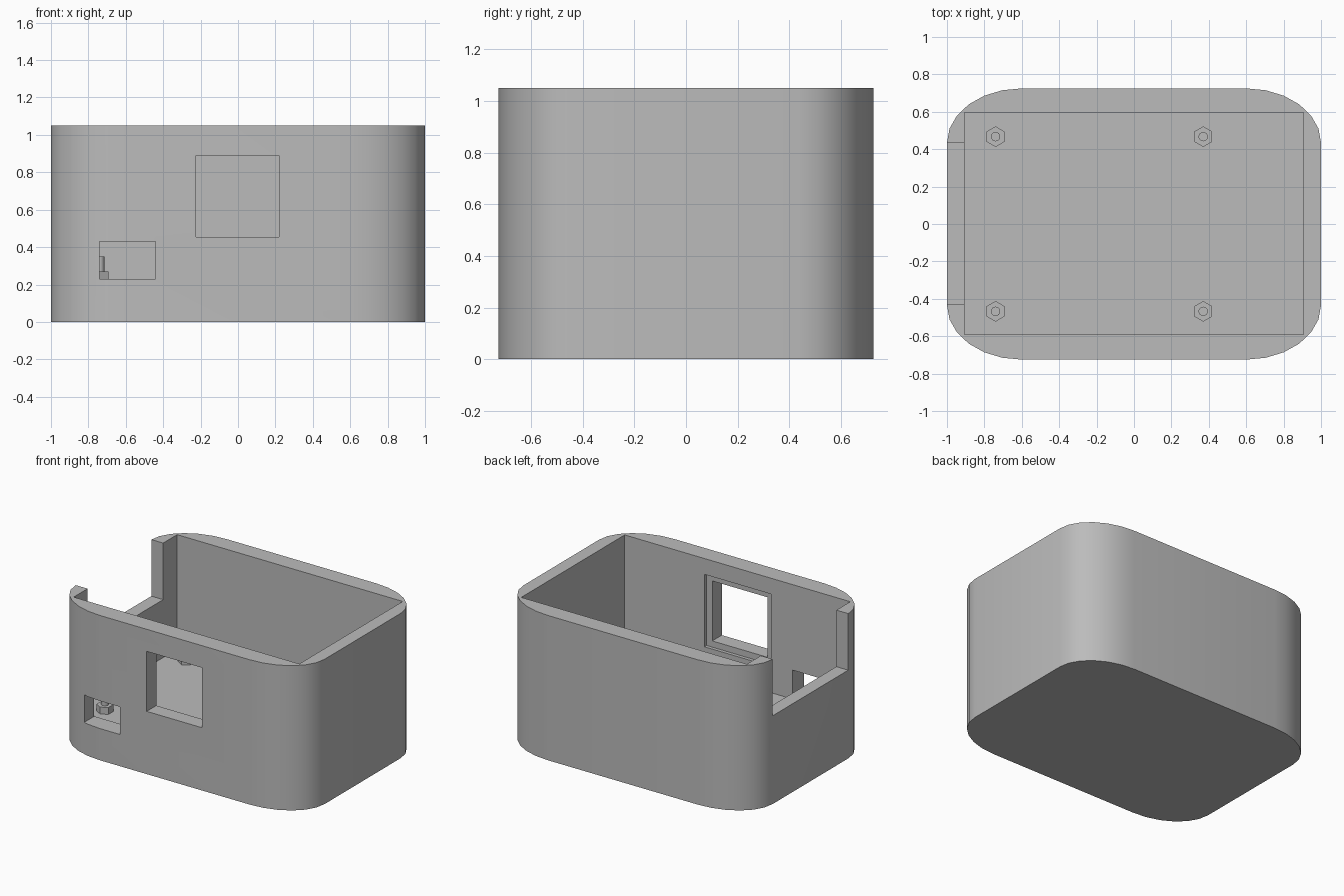
import bpy
import bmesh
from math import sin, cos, pi, radians

if "Cube" in bpy.data.objects:
    bpy.data.objects.remove(bpy.data.objects["Cube"], do_unlink=True)

HALF_X, HALF_Y, HEIGHT, FLOOR = 1.0, 0.725, 1.05, 0.22

grey = bpy.data.materials.new("plain grey")
grey.use_nodes = True
grey.diffuse_color = (0.5, 0.5, 0.5, 1)
grey.node_tree.nodes["Principled BSDF"].inputs["Base Color"].default_value = (0.5, 0.5, 0.5, 1)


def prism(name, outline, z0, z1):
    """Extrude a closed xy outline from z0 up to z1."""
    bm = bmesh.new()
    base = bm.faces.new([bm.verts.new((x, y, z0)) for x, y in outline])
    top = bmesh.ops.extrude_face_region(bm, geom=[base])["geom"]
    bmesh.ops.translate(bm, vec=(0, 0, z1 - z0),
                        verts=[g for g in top if isinstance(g, bmesh.types.BMVert)])
    bmesh.ops.recalc_face_normals(bm, faces=bm.faces)
    mesh = bpy.data.meshes.new(name)
    bm.to_mesh(mesh)
    bm.free()
    mesh.materials.append(grey)
    obj = bpy.data.objects.new(name, mesh)
    bpy.context.collection.objects.link(obj)
    return obj


def box(name, x0, x1, y0, y1, z0, z1):
    return prism(name, [(x0, y0), (x1, y0), (x1, y1), (x0, y1)], z0, z1)


def ring(cx, cy, r, sides, turn=0.0):
    return [(cx + r * cos(turn + 2 * pi * i / sides), cy + r * sin(turn + 2 * pi * i / sides))
            for i in range(sides)]


def select_only(obj):
    bpy.ops.object.select_all(action="DESELECT")
    obj.select_set(True)
    bpy.context.view_layer.objects.active = obj


def cut(target, cutter):
    cutter.hide_render = True
    mod = target.modifiers.new("cut", "BOOLEAN")
    mod.operation, mod.solver, mod.object = "DIFFERENCE", "EXACT", cutter
    select_only(target)
    bpy.ops.object.modifier_apply(modifier=mod.name)
    bpy.data.objects.remove(cutter, do_unlink=True)


def smooth(obj):
    select_only(obj)
    bpy.ops.object.shade_smooth_by_angle(angle=radians(30))


# Case body with oval-rounded corners
rx, ry, steps = 0.4, 0.29, 6
outline = []
for quarter, (sx, sy) in enumerate([(1, 1), (-1, 1), (-1, -1), (1, -1)]):
    for i in range(steps + 1):
        a = (quarter + i / steps) * pi / 2
        outline.append((sx * (HALF_X - rx) + rx * cos(a), sy * (HALF_Y - ry) + ry * sin(a)))
case = prism("case_body", outline, 0, HEIGHT)

# Square-cornered cavity, side notch, display window with inner rebate, port opening
cut(case, box("cavity_cutter", -0.905, 0.905, -0.59, 0.595, FLOOR, 1.3))
cut(case, box("notch_cutter", -1.2, -0.8, -0.43, 0.435, 0.64, 1.3))
cut(case, box("window_cutter", -0.225, 0.22, -0.9, -0.5, 0.455, 0.89))
cut(case, box("rebate_cutter", -0.27, 0.265, -0.615, -0.5, 0.41, 0.935))
cut(case, box("port_cutter", -0.74, -0.44, -0.9, -0.54, 0.23, 0.43))
smooth(case)

# Board standoffs: hexagonal base with a locating pin
for x, x_name in ((-0.74, "right"), (0.37, "left")):
    for y, y_name in ((-0.467, "front"), (0.467, "back")):
        place = y_name + "_" + x_name
        prism("standoff_" + place, ring(x, y, 0.055, 6, pi / 6), FLOOR, 0.27)
        smooth(prism("pin_" + place, ring(x, y, 0.025, 16), 0.27, 0.35))
